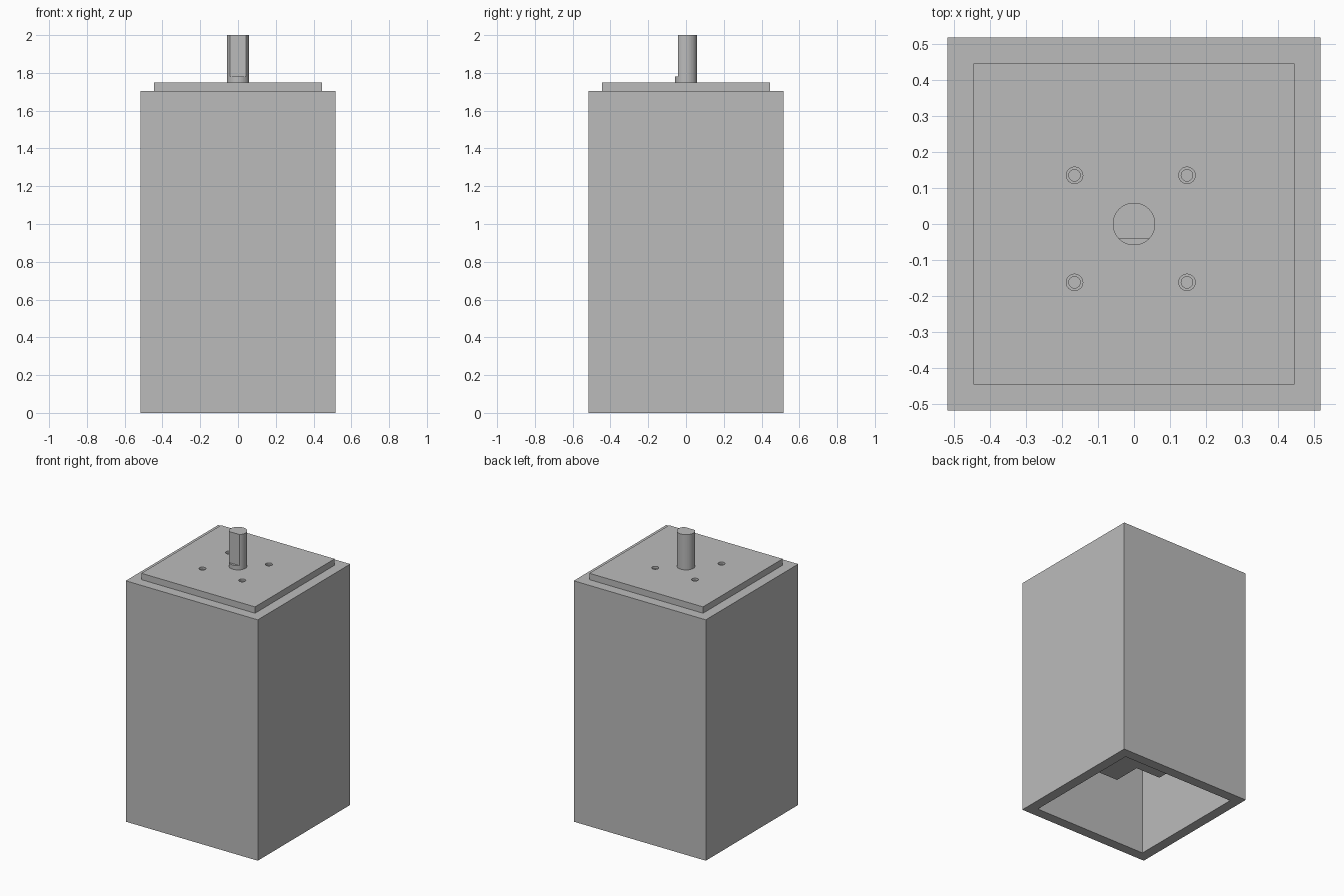
import bpy, bmesh, math

if "Cube" in bpy.data.objects:
    bpy.data.objects.remove(bpy.data.objects["Cube"])

grey = bpy.data.materials.new("light grey")
grey.diffuse_color = (0.5, 0.5, 0.5, 1)
grey.use_nodes = True
grey.node_tree.nodes["Principled BSDF"].inputs["Base Color"].default_value = grey.diffuse_color


def box(name, x, y, z):
    """Box spanning the given (low, high) ranges."""
    bpy.ops.mesh.primitive_cube_add(size=1, location=[sum(r) / 2 for r in (x, y, z)])
    ob = bpy.context.object
    ob.name = name
    ob.scale = [r[1] - r[0] for r in (x, y, z)]
    bpy.ops.object.transform_apply(location=True, rotation=False, scale=True)
    ob.data.materials.append(grey)
    return ob


def cylinder(name, r, x, y, z0, z1, sides=32):
    bpy.ops.mesh.primitive_cylinder_add(vertices=sides, radius=r, depth=z1 - z0,
                                        location=(x, y, (z0 + z1) / 2))
    ob = bpy.context.object
    ob.name = name
    ob.data.materials.append(grey)
    return ob


def cut(target, cutter):
    cutter.hide_render = True
    cutter.hide_set(True)
    mod = target.modifiers.new("cut", 'BOOLEAN')
    mod.operation = 'DIFFERENCE'
    mod.solver = 'EXACT'
    mod.object = cutter


def square(half):
    return (-half, half), (-half, half)


# Square tube housing, open at the bottom
housing = box("housing", *square(0.517), (0, 1.705))
cut(housing, box("housing_cutter", *square(0.445), (-0.1, 1.8)))

# Mounting plate plugged into the top of the tube
plate = box("mounting_plate", *square(0.445), (1.63, 1.75))

# Stepped screw holes in the plate
for i, x in enumerate((-0.165, 0.147)):
    for j, y in enumerate((-0.162, 0.135)):
        cut(plate, cylinder(f"hole_cutter_{i}{j}", 0.023, x, y, 1.735, 1.8, 24))
        cut(plate, cylinder(f"bore_cutter_{i}{j}", 0.016, x, y, 1.69, 1.8, 24))

# Output shaft with a flat milled on the front
shaft = cylinder("shaft", 0.059, 0, 0, 1.70, 2.0, 48)
cut(shaft, box("flat_cutter", (-0.1, 0.1), (-0.1, -0.042), (1.78, 2.1)))
bpy.context.view_layer.objects.active = shaft
bpy.ops.object.shade_smooth_by_angle(angle=math.radians(30))

# Motor body hanging inside the housing
box("motor_body", (-0.3, 0.3), (-0.1, 0.1), (0.36, 1.63))
box("motor_core", (-0.107, 0.107), (-0.3, 0.3), (0.36, 1.63))
